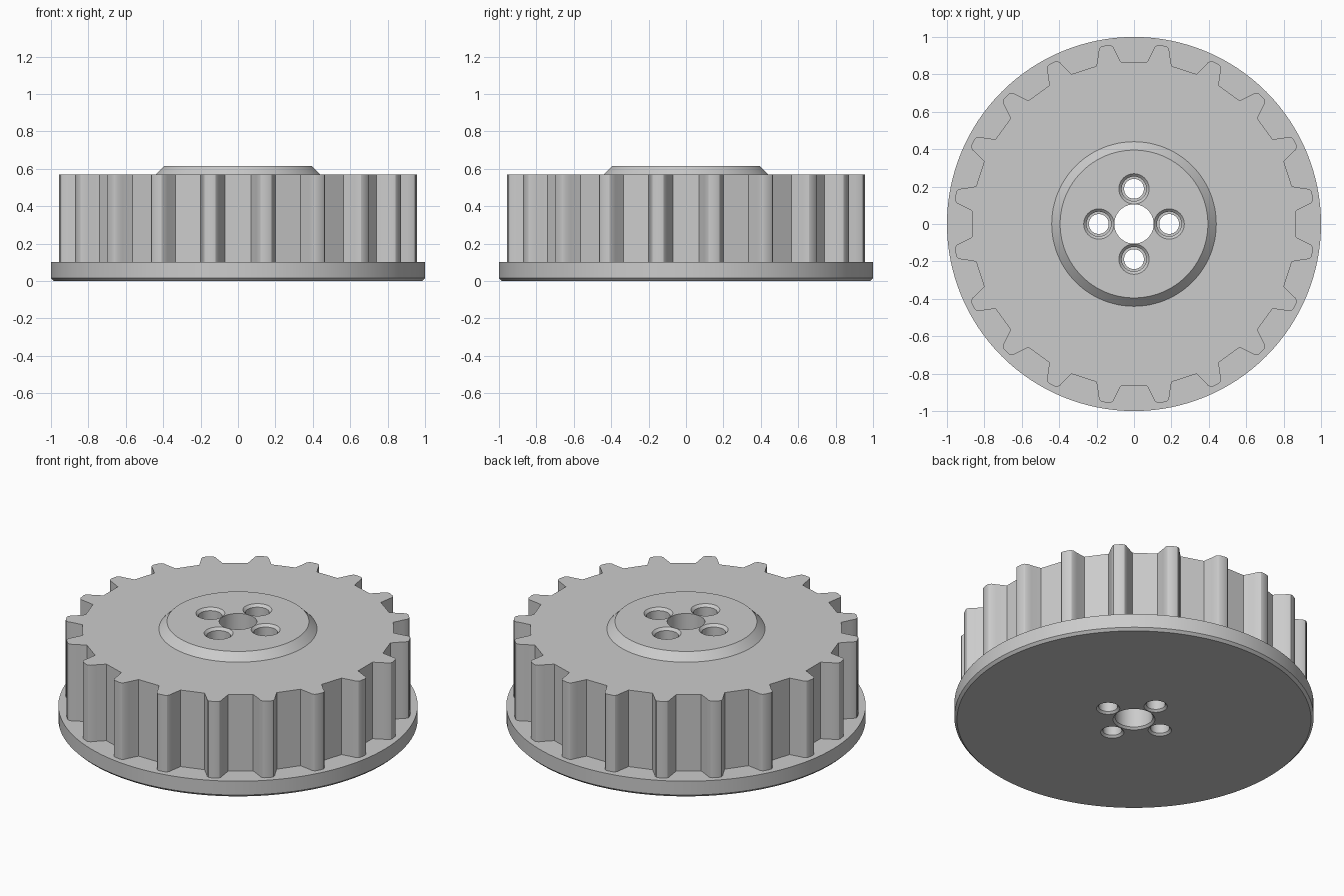
import bpy
import bmesh
from math import cos, sin, pi, radians

cube = bpy.data.objects.get("Cube")
if cube:
    bpy.data.objects.remove(cube)

grey = bpy.data.materials.new("matte_grey")
grey.use_nodes = True
colour = (0.6, 0.6, 0.6, 1)
grey.diffuse_color = colour
grey.node_tree.nodes["Principled BSDF"].inputs["Base Color"].default_value = colour


def stack(name, rings):
    """Closed solid from equal-length rings of points, capped at both ends."""
    bm = bmesh.new()
    loops = [[bm.verts.new(p) for p in ring] for ring in rings]
    n = len(loops[0])
    for low, high in zip(loops, loops[1:]):
        for i in range(n):
            j = (i + 1) % n
            bm.faces.new((low[i], low[j], high[j], high[i]))
    bm.faces.new(loops[0][::-1])
    bm.faces.new(loops[-1])
    bmesh.ops.recalc_face_normals(bm, faces=bm.faces)
    mesh = bpy.data.meshes.new(name)
    bm.to_mesh(mesh)
    bm.free()
    mesh.materials.append(grey)
    obj = bpy.data.objects.new(name, mesh)
    bpy.context.collection.objects.link(obj)
    return obj


def turned(name, profile, sides, x=0, y=0):
    """Round solid from (radius, height) pairs."""
    angles = [2 * pi * i / sides for i in range(sides)]
    return stack(name, [[(x + r * cos(a), y + r * sin(a), z) for a in angles]
                        for r, z in profile])


def combine(target, tool, operation):
    """Apply a boolean and discard the tool."""
    tool.hide_render = True
    mod = target.modifiers.new(operation, 'BOOLEAN')
    mod.operation = operation
    mod.solver = 'EXACT'
    mod.object = tool
    bpy.context.view_layer.objects.active = target
    bpy.ops.object.modifier_apply(modifier=mod.name)
    bpy.data.objects.remove(tool)


# Flange with a bevelled lower rim
pulley = turned("toothed_pulley", [(0.985, 0), (1, 0.015), (1, 0.1)], 128)

# Toothed drum: half a tooth (radius, degrees off its centre), mirrored
TEETH = 20
half = [(0.868, -4.4), (0.925, -2.9), (0.95, -2.4), (0.962, -1.8), (0.966, -1.1)]
tooth = half + [(r, -a) for r, a in reversed(half)]
outline = []
for i in range(TEETH):
    centre = (i + 0.5) * 360 / TEETH
    for r, a in tooth:
        t = radians(centre + a)
        outline.append((r * cos(t), r * sin(t)))
drum = stack("toothed_drum", [[(x, y, z) for x, y in outline] for z in (0.05, 0.57)])
combine(pulley, drum, 'UNION')

# Raised hub with a chamfered shoulder
hub = turned("hub", [(0.44, 0.5), (0.44, 0.57), (0.395, 0.615)], 96)
combine(pulley, hub, 'UNION')

# Centre bore, widened slightly underneath
bore = turned("bore", [(0.127, -0.01), (0.105, 0.012), (0.105, 0.7)], 64)
combine(pulley, bore, 'DIFFERENCE')

# Four stepped and countersunk bolt holes
for k in range(4):
    a = k * pi / 2
    hole = turned("bolt_hole",
                  [(0.075, -0.01), (0.053, 0.012), (0.053, 0.3), (0.066, 0.3),
                   (0.066, 0.6), (0.081, 0.615), (0.091, 0.625)],
                  40, 0.188 * cos(a), 0.188 * sin(a))
    combine(pulley, hole, 'DIFFERENCE')

# Smooth curved walls, crisp machined edges
bpy.ops.object.select_all(action='DESELECT')
pulley.select_set(True)
bpy.context.view_layer.objects.active = pulley
bpy.ops.object.shade_smooth_by_angle(angle=radians(25))
